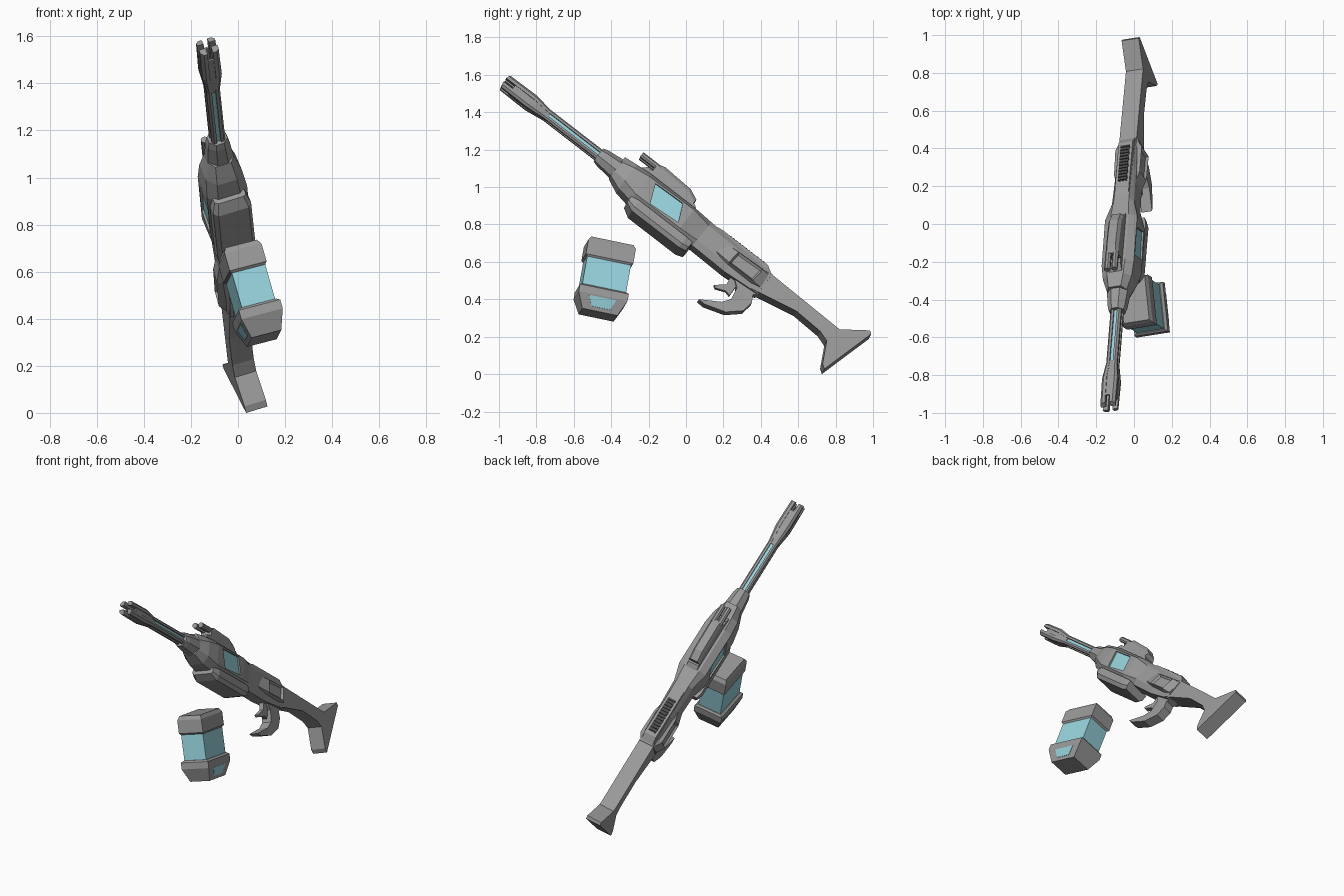
import bpy, bmesh, math
from mathutils import Vector, Matrix

old = bpy.data.objects.get("Cube")
if old:
    bpy.data.objects.remove(old, do_unlink=True)


def material(name, rgb):
    m = bpy.data.materials.new(name)
    m.use_nodes = True
    m.diffuse_color = (*rgb, 1)
    m.node_tree.nodes["Principled BSDF"].inputs["Base Color"].default_value = (*rgb, 1)
    return m


GREY = material("metal grey", (0.32, 0.32, 0.32))
CYAN = material("energy cyan", (0.31, 0.65, 0.72))
DARK = material("vent dark grey", (0.07, 0.07, 0.07))


def frame(side, back, origin):
    """Matrix with x along side, y along back, z up."""
    y = Vector(back).normalized()
    x = Vector(side)
    x = (x - y * x.dot(y)).normalized()
    m = Matrix((x, y, x.cross(y))).transposed().to_4x4()
    m.translation = origin
    return m


# Gun space: x = side, y = distance behind the muzzle, z = height over the bore
GUN = frame((0.943, 0.145, 0.288), (0.065, 0.79, -0.61), (-0.13, -0.965, 1.555))
# Canister space: z along its own axis
CAN = frame((0.95, 0.19, 0.24), (-0.1, 0.96, -0.2), (0.053, -0.435, 0.517))


def loft(name, rings, mat=GREY, space=GUN):
    """Skin equal-length rings of points and cap both ends."""
    bm = bmesh.new()
    vs = [[bm.verts.new(p) for p in ring] for ring in rings]
    n = len(vs[0])
    for a, b in zip(vs, vs[1:]):
        for i in range(n):
            j = (i + 1) % n
            bm.faces.new((a[i], a[j], b[j], b[i]))
    bm.faces.new(vs[0][::-1])
    bm.faces.new(vs[-1])
    bmesh.ops.recalc_face_normals(bm, faces=bm.faces)
    mesh = bpy.data.meshes.new(name)
    bm.to_mesh(mesh)
    bm.free()
    mesh.materials.append(mat)
    ob = bpy.data.objects.new(name, mesh)
    bpy.context.collection.objects.link(ob)
    ob.matrix_world = space
    return ob


def side_cut(name, profile, x0, x1, mat=GREY):
    """Extrude a (y, z) side profile between two x values."""
    return loft(name, [[(x, y, z) for y, z in profile] for x in (x0, x1)], mat)


def octagon(y, r, z=0):
    return [(r * math.cos(t), y, z + r * math.sin(t))
            for t in (math.pi / 8 + k * math.pi / 4 for k in range(8))]


def hull(y, w, wt, top, hi, lo, bot):
    """Eight-sided body section, narrower at top and bottom."""
    half = [(wt, top), (w, hi), (w, lo), (wt, bot)]
    return [(x, y, z) for x, z in half] + [(-x, y, z) for x, z in half[::-1]]


def box(name, x, y, z, mat=GREY):
    return side_cut(name, [(y[0], z[0]), (y[1], z[0]), (y[1], z[1]), (y[0], z[1])], *x, mat)


# Barrel: glowing core, muzzle tube and four rails that end in prongs
loft("barrel_core", [octagon(0.27, 0.023), octagon(0.65, 0.023)], CYAN)
loft("muzzle_tube", [octagon(0.29, 0.028), octagon(0.2, 0.041), octagon(0.05, 0.041),
                     octagon(0.05, 0.032), octagon(0.16, 0.032)])
rail = [(0.3, 0.3), (1, 0.3), (1, 0.7), (0.7, 1), (0.3, 1)]
for i in (-1, 1):
    for k in (-1, 1):
        loft("barrel_rail", [[(i * s * u, y + cut * v, k * s * v) for u, v in rail]
                             for y, s, cut in ((-0.015, 0.041, 0.012), (0.17, 0.043, 0),
                                               (0.28, 0.03, 0), (0.66, 0.03, 0))])

# Tapered collar at the barrel root
loft("barrel_collar", [octagon(0.63, 0.044), octagon(0.66, 0.052), octagon(0.84, 0.072)])

# Receiver body, wide in front and slim over the grip
receiver = loft("receiver", [hull(*s) for s in (
    (0.75, 0.055, 0.035, 0.07, 0.03, -0.03, -0.06),
    (0.83, 0.08, 0.045, 0.075, 0.04, -0.05, -0.095),
    (0.92, 0.09, 0.05, 0.08, 0.05, -0.075, -0.11),
    (1.22, 0.09, 0.05, 0.08, 0.055, -0.075, -0.11),
    (1.33, 0.062, 0.042, 0.075, 0.045, -0.06, -0.095),
    (1.55, 0.056, 0.042, 0.065, 0.04, -0.06, -0.1),
    (1.76, 0.052, 0.045, 0.052, 0.035, -0.055, -0.085))])

# Recessed glowing windows on both sides
window = [(0.97, 0.04), (1.15, 0.045), (1.195, -0.055), (1.015, -0.068)]
for i in (-1, 1):
    cutter = side_cut("window_cutter", window, i * 0.076, i * 0.12)
    cutter.hide_render = True
    cutter.hide_set(True)
    cut = receiver.modifiers.new("window_cut", "BOOLEAN")
    cut.operation = "DIFFERENCE"
    cut.solver = "EXACT"
    cut.object = cutter
    side_cut("side_window", window, i * 0.074, i * 0.08, CYAN)

# Fore-end block under the receiver
loft("fore_end_block", [
    [(x, y, z) for x, z in ((-w, t), (w, t), (w, m), (w * 0.8, b), (-w * 0.8, b), (-w, m))]
    for y, w, t, m, b in ((0.91, 0.07, -0.095, -0.12, -0.13), (0.96, 0.085, -0.09, -0.135, -0.157),
                          (1.28, 0.085, -0.09, -0.135, -0.157), (1.32, 0.075, -0.09, -0.125, -0.145))])

# Sight: sloped base, housing and two tubes
side_cut("sight_base", [(0.84, 0.07), (0.88, 0.105), (1.2, 0.1), (1.24, 0.07)], -0.036, 0.036)
loft("sight_housing", [hull(y, 0.036, 0.024, t, t - 0.02, 0.1, 0.09)
                       for y, t in ((0.91, 0.155), (0.95, 0.168), (1.13, 0.158), (1.19, 0.13))])
for i in (-1, 1):
    loft("sight_tube", [[(p[0] + i * 0.02, p[1], p[2]) for p in octagon(y, 0.017, 0.143)]
                        for y in (0.81, 0.93)])

# Raised top rail with a slatted vent
loft("top_rail", [[(-w, y, 0.03), (w, y, 0.03), (w * 0.85, y, t), (-w * 0.85, y, t)]
                  for y, w, t in ((1.33, 0.04, 0.068), (1.4, 0.046, 0.08),
                                  (1.71, 0.046, 0.08), (1.755, 0.046, 0.05))])
box("top_vent", (-0.026, 0.026), (1.45, 1.69), (0.076, 0.082), DARK)
for k in range(12):
    y = 1.455 + k * 0.02
    box("vent_slat", (-0.024, 0.024), (y, y + 0.008), (0.08, 0.087), DARK)

# Flared side cheeks with a sunken outer panel
for i in (-1, 1):
    cheek = loft("side_cheek", [
        [(i * 0.04, y, lo), (i * w, y, lo + 0.01), (i * (w - 0.01), y + 0.005, hi), (i * 0.04, y, hi + 0.015)]
        for y, w, lo, hi in ((1.42, 0.052, -0.05, 0.03), (1.54, 0.082, -0.065, 0.025),
                             (1.7, 0.084, -0.065, 0.03), (1.75, 0.056, -0.06, 0.035))])
    bm = bmesh.new()
    bm.from_mesh(cheek.data)
    outer = max(bm.faces, key=lambda f: i * f.calc_center_median().x)
    bmesh.ops.inset_individual(bm, faces=[outer], thickness=0.014, depth=-0.012)
    bm.to_mesh(cheek.data)
    bm.free()

# Shoulder stock with flared butt
side_cut("stock", [(1.72, 0.05), (2.225, 0.037), (2.355, 0.137), (2.372, 0.125), (2.295, -0.192),
                   (2.27, -0.175), (2.21, -0.058), (2.15, -0.038), (1.98, -0.03),
                   (1.83, -0.062), (1.72, -0.085)], -0.048, 0.048)

# Hooked grip and trigger
side_cut("grip", [(1.6, -0.08), (1.655, -0.125), (1.67, -0.195), (1.64, -0.24), (1.535, -0.308),
                  (1.575, -0.31), (1.69, -0.272), (1.76, -0.205), (1.768, -0.14), (1.745, -0.1),
                  (1.79, -0.06)], -0.03, 0.03)
side_cut("trigger", [(1.59, -0.09), (1.6, -0.14), (1.55, -0.186), (1.565, -0.195),
                     (1.62, -0.172), (1.65, -0.18), (1.645, -0.09)], -0.014, 0.014)


# Loose energy canister: glass body between two caps
def block(name, levels, mat=GREY):
    return loft(name, [[(-x, -y, z), (x, -y, z), (x, y, z), (-x, y, z)] for x, y, z in levels], mat, CAN)


block("canister_glass", [(0.074, 0.12, -0.1), (0.074, 0.12, 0.1)], CYAN)
block("canister_top_cap", [(0.074, 0.12, 0.075), (0.082, 0.13, 0.085), (0.082, 0.13, 0.165),
                           (0.07, 0.116, 0.188)])
block("canister_bottom_cap", [(0.078, 0.124, -0.08), (0.092, 0.134, -0.09), (0.092, 0.134, -0.13),
                              (0.066, 0.096, -0.212)])

# Glowing inlays on the sloped sides of the bottom cap
for i in (-1, 1):
    loft("cap_inlay", [[(i * (0.092 - 0.026 * t + d), y, -0.13 - 0.082 * t)
                        for y, t in ((-0.075, 0.1), (0.075, 0.1), (0.05, 0.75), (-0.05, 0.75))]
                       for d in (-0.003, 0.002)], CYAN, CAN)
